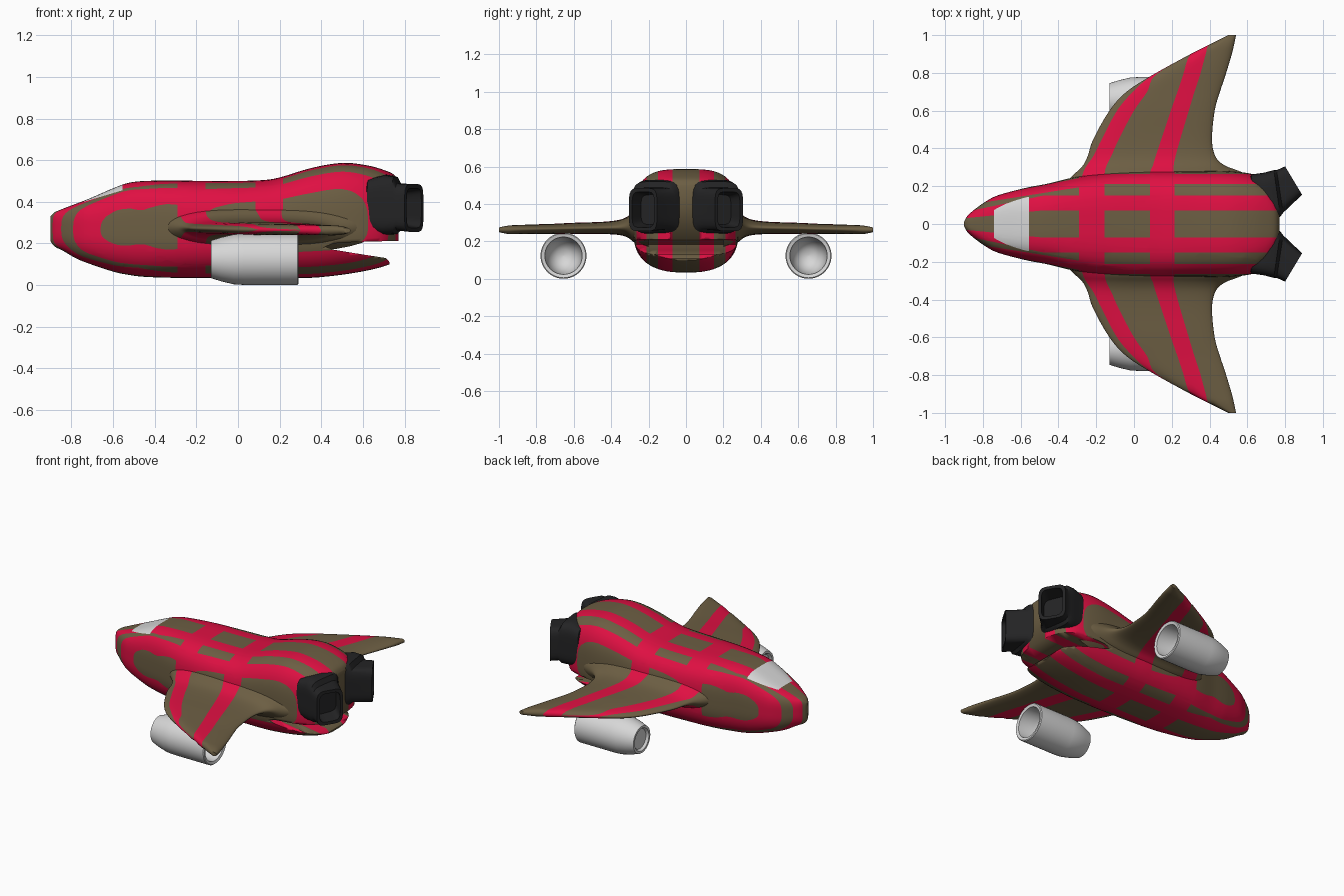
import bpy, bmesh, math
from mathutils import Vector

if "Cube" in bpy.data.objects:
    bpy.data.objects.remove(bpy.data.objects["Cube"])


def material(name, rgb):
    m = bpy.data.materials.new(name)
    m.diffuse_color = (*rgb, 1)
    m.use_nodes = True
    m.node_tree.nodes["Principled BSDF"].inputs["Base Color"].default_value = m.diffuse_color
    return m


BROWN = material("olive brown paint", (0.15, 0.112, 0.056))
RED = material("crimson stripe", (0.74, 0.005, 0.055))
WHITE = material("pale grey", (0.68, 0.68, 0.68))
BLACK = material("engine black", (0.017, 0.017, 0.018))


def smooth_rows(rows, n):
    """Catmull-Rom resampling of table rows, n steps per span."""
    out = []
    for i in range(len(rows) - 1):
        q = [rows[max(i - 1, 0)], rows[i], rows[i + 1], rows[min(i + 2, len(rows) - 1)]]
        for k in range(n):
            t = k / n
            out.append([0.5 * (2 * b + (c - a) * t + (2 * a - 5 * b + 4 * c - d) * t * t
                               + (3 * b - a - 3 * c + d) * t ** 3) for a, b, c, d in zip(*q)])
    return out + [list(rows[-1])]


def superellipse(n, p_top, p_low):
    pts = []
    for i in range(n):
        a = 2 * math.pi * i / n
        c, s = math.cos(a), math.sin(a)
        p = p_top if s >= 0 else p_low
        r = (abs(c) ** p + abs(s) ** p) ** (-1 / p)
        pts.append((r * c, r * s))
    return pts


def loft(sections):
    """Skin a list of closed point rings, with capped ends."""
    bm = bmesh.new()
    rings = [[bm.verts.new(p) for p in s] for s in sections]
    n = len(rings[0])
    for a, b in zip(rings, rings[1:]):
        for i in range(n):
            j = (i + 1) % n
            bm.faces.new((a[i], a[j], b[j], b[i]))
    bm.faces.new(rings[0])
    bm.faces.new(rings[-1])
    return bm


def finish(bm, name, mats, angle=40):
    bmesh.ops.remove_doubles(bm, verts=bm.verts, dist=0.0002)
    bmesh.ops.recalc_face_normals(bm, faces=bm.faces)
    me = bpy.data.meshes.new(name)
    bm.to_mesh(me)
    bm.free()
    for m in mats:
        me.materials.append(m)
    ob = bpy.data.objects.new(name, me)
    bpy.context.collection.objects.link(ob)
    bpy.ops.object.select_all(action='DESELECT')
    ob.select_set(True)
    bpy.context.view_layer.objects.active = ob
    bpy.ops.object.shade_smooth_by_angle(angle=math.radians(angle))
    return ob


# Hull: x, half width, bottom, top, height of the widest point
HULL = [(-.90, .012, .21, .33, .27), (-.88, .045, .185, .35, .27), (-.84, .08, .165, .367, .265),
        (-.78, .122, .13, .39, .26), (-.72, .152, .105, .413, .26), (-.60, .185, .065, .465, .26),
        (-.53, .2, .05, .49, .26), (-.45, .215, .04, .5, .26), (-.3, .25, .035, .502, .26),
        (-.1, .272, .035, .5, .26), (.1, .28, .035, .503, .26), (.2, .28, .035, .517, .26),
        (.35, .28, .035, .562, .27), (.5, .28, .05, .587, .28), (.62, .266, .07, .575, .28),
        (.70, .235, .09, .553, .28), (.75, .17, .11, .53, .28), (.77, .09, .13, .5, .28)]
RING = superellipse(72, 3.4, 2.6)
hull = finish(loft([[(x, w * c, zm + s * ((zt - zm) if s > 0 else (zm - zb))) for c, s in RING]
                    for x, w, zb, zt, zm in smooth_rows(HULL, 4)]), "hull", [BROWN, RED, WHITE])

# Slot that splits the tail into an upper hull and a lower tongue
SLOT = [(.42, .185), (.46, .2), (.52, .205), (.65, .21), (.95, .215), (.95, -.1), (.735, -.1),
        (.728, .11), (.71, .13), (.55, .155), (.46, .17)]
slot = finish(loft([[(x, y, z) for x, z in SLOT] for y in (-.6, .6)]), "slot_cutter", [BROWN])
slot.hide_render = True
mod = hull.modifiers.new("slot", 'BOOLEAN')
mod.operation, mod.object, mod.solver = 'DIFFERENCE', slot, 'EXACT'
bpy.context.view_layer.objects.active = hull
bpy.ops.object.modifier_apply(modifier=mod.name)
bpy.data.objects.remove(slot)

# Hull paint: lengthwise stripes narrow toward the nose, two cross bands, windscreen
BANDS = [(-.29, -.155), (.085, .215)]
STRIPES = [(.072, .15, .5, .84, 1.4), (.212, .265, .55, .78, .75)]  # low, high, taper


def taper(x, a, x0, b):
    return min(1, a + (x + x0) * b)


bm = bmesh.new()
bm.from_mesh(hull.data)


def cut(co, no):
    bmesh.ops.bisect_plane(bm, geom=bm.verts[:] + bm.edges[:] + bm.faces[:], dist=1e-5,
                           plane_co=co, plane_no=no)


for x in [v for b in BANDS for v in b] + [-.74, -.555]:
    cut((x, 0, 0), (1, 0, 0))
cut((-.74, 0, .4), (-.3, 0, 1))
for lo, hi, a, x0, b in STRIPES:
    for c in (lo, hi, -lo, -hi):
        cut((0, c, 0), (0, 1, 0))
        cut((-x0, c * a, 0), (c * b, -1, 0))
for f in bm.faces:
    p = f.calc_center_median()
    f.material_index = 0
    if any(u < p.x < v for u, v in BANDS):
        f.material_index = 1
    for lo, hi, a, x0, b in STRIPES:
        t = taper(p.x, a, x0, b)
        if lo * t < abs(p.y) < hi * t:
            f.material_index = 1
    if -.74 < p.x < -.555 and p.z > .4 + .3 * (p.x + .74):
        f.material_index = 2
bm.to_mesh(hull.data)
bm.free()

# Wings: y, leading edge, band 1 edges, band 2 edges, trailing edge, low z, high z
WING = [(.20, -.38, -.29, -.155, .085, .215, .68, .16, .40),
        (.27, -.31, -.27, -.155, .085, .21, .58, .19, .365),
        (.31, -.27, -.25, -.145, .10, .21, .48, .22, .335),
        (.36, -.245, -.215, -.12, .115, .22, .43, .235, .315),
        (.45, -.215, -.17, -.08, .145, .245, .413, .24, .305),
        (.60, -.13, -.09, .0, .195, .29, .427, .24, .30),
        (.70, -.04, -.005, .07, .23, .32, .455, .24, .295),
        (.79, .10, .10, .115, .26, .35, .485, .24, .292),
        (.90, .30, .30, .30, .30, .38, .518, .24, .288),
        (.95, .40, .40, .40, .40, .40, .53, .24, .285),
        (1.0, .50, .50, .50, .50, .50, .54, .25, .275)]
STEPS = [5, 3, 5, 3, 9]


def wing_ring(row, side):
    y, keys, zl, zh = row[0], list(row[1:7]), row[7], row[8]
    for i in range(1, 6):
        keys[i] = max(keys[i], keys[i - 1])
    xs = []
    for i, n in enumerate(STEPS):
        for k in range(n):
            t = k / n
            t = t * t if i == 0 else 1 - (1 - t) ** 2 if i == 4 else t
            xs.append(keys[i] + t * (keys[i + 1] - keys[i]))
    xs.append(keys[5])
    top, low = [], []
    for x in xs:
        u = abs(2 * (x - keys[0]) / (keys[5] - keys[0]) - 1)
        h = max(0, 1 - u ** 3) ** 0.5 * (zh - zl) / 2
        top.append((x, side * y, (zl + zh) / 2 + h))
        low.append((x, side * y, (zl + zh) / 2 - h))
    return top + low[-2:0:-1]


for side, tag in ((1, "left"), (-1, "right")):
    bm = loft([wing_ring(r, side) for r in smooth_rows(WING, 4)])
    n = sum(STEPS)
    bm.faces.ensure_lookup_table()
    for i in range(len(bm.faces) - 2):
        k = i % (2 * n)
        k = k if k < n else 2 * n - 1 - k
        if 5 <= k < 8 or 13 <= k < 16:
            bm.faces[i].material_index = 1
    finish(bm, "wing_" + tag, [BROWN, RED], 60)

# Under-wing pods: x, radius; shallow recess in front, deep bowl behind
POD = [(-.115, .001), (-.115, .065), (-.13, .075), (-.13, .09), (-.08, .106), (-.02, .12),
       (.03, .123), (.285, .123), (.29, .118), (.285, .1), (.18, .092), (.12, .07),
       (.09, .035), (.085, .001)]
CIRCLE = superellipse(40, 2, 2)
for side, tag in ((1, "left"), (-1, "right")):
    finish(loft([[(x, side * .655 + r * c, .124 + r * s) for c, s in CIRCLE] for x, r in POD]),
           "pod_" + tag, [WHITE])

# Engines: outer plan point, inner plan point, low z, high z; last rows form the open nozzle
ENGINE = [(.60, .20, .60, .0, .28, .48), (.62, .262, .66, .0, .25, .51),
          (.69, .272, .74, .01, .24, .53), (.74, .285, .775, .04, .245, .52),
          (.755, .285, .79, .06, .262, .488), (.80, .305, .89, .155, .255, .485),
          (.81, .288, .88, .17, .275, .465), (.74, .24, .80, .10, .29, .45)]
SQUARE = superellipse(48, 5, 5)
for side, tag in ((1, "left"), (-1, "right")):
    rings = []
    for x0, y0, x1, y1, zl, zh in ENGINE:
        o, i = Vector((x0, side * y0, 0)), Vector((x1, side * y1, 0))
        mid, half = (o + i) / 2, (o - i) / 2
        rings.append([mid + half * c + Vector((0, 0, (zl + zh) / 2 + s * (zh - zl) / 2))
                      for c, s in SQUARE])
    finish(loft(rings), "engine_" + tag, [BLACK])
